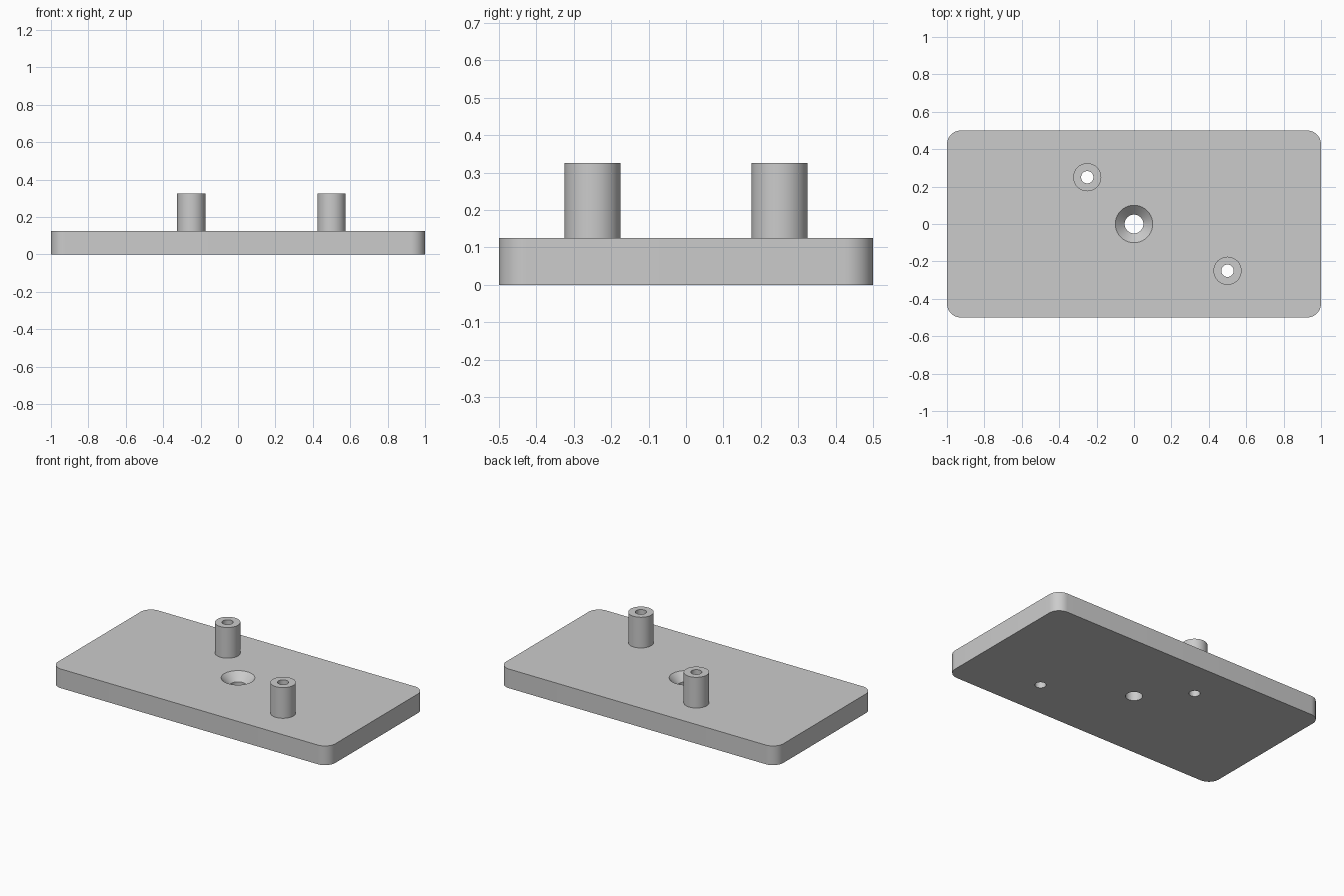
import bpy
import bmesh
import math

cube = bpy.data.objects.get("Cube")
if cube:
    bpy.data.objects.remove(cube, do_unlink=True)

THICK = 0.125       # plate thickness
TOP = 0.325         # top of the posts
POST_R = 0.075
BORE_R = 0.033
POSTS = {"back_post": (-0.25, 0.25), "front_post": (0.5, -0.25)}

grey = bpy.data.materials.new("plain_grey")
grey.use_nodes = True
colour = (0.6, 0.6, 0.6, 1)
grey.diffuse_color = colour
grey.node_tree.nodes["Principled BSDF"].inputs["Base Color"].default_value = colour


def make_object(name, bm):
    bmesh.ops.recalc_face_normals(bm, faces=bm.faces)
    mesh = bpy.data.meshes.new(name)
    bm.to_mesh(mesh)
    bm.free()
    mesh.materials.append(grey)
    obj = bpy.data.objects.new(name, mesh)
    bpy.context.collection.objects.link(obj)
    return obj


def lathe(name, profile, centre, steps=64):
    """Revolve a closed (radius, z) profile about a vertical axis."""
    bm = bmesh.new()
    verts = [bm.verts.new((r, 0, z)) for r, z in profile]
    edges = [bm.edges.new((verts[i - 1], verts[i])) for i in range(len(verts))]
    bmesh.ops.spin(bm, geom=verts + edges, cent=(0, 0, 0), axis=(0, 0, 1),
                   angle=math.tau, steps=steps, use_merge=True)
    bmesh.ops.remove_doubles(bm, verts=bm.verts, dist=1e-5)
    # Drop the degenerate line left along the axis
    loose = [e for e in bm.edges if not e.link_faces]
    bmesh.ops.delete(bm, geom=loose, context="EDGES")
    for v in bm.verts:
        v.co.x += centre[0]
        v.co.y += centre[1]
    return make_object(name, bm)


def activate(obj):
    bpy.ops.object.select_all(action="DESELECT")
    obj.select_set(True)
    bpy.context.view_layer.objects.active = obj


def smooth(obj):
    activate(obj)
    bpy.ops.object.shade_smooth_by_angle(angle=math.radians(30))


# Base plate with rounded vertical corners
bm = bmesh.new()
bmesh.ops.create_cube(bm, size=1)
for v in bm.verts:
    v.co.x *= 2
    v.co.z = (v.co.z + 0.5) * THICK
uprights = [e for e in bm.edges if abs(e.verts[0].co.z - e.verts[1].co.z) > 0.01]
bmesh.ops.bevel(bm, geom=uprights, offset=0.075, segments=12, profile=0.5,
                affect="EDGES")
plate = make_object("base_plate", bm)

# Cutters: countersunk centre hole and the two post bores
over = THICK + 0.05
cutters = [lathe("countersink_cutter",
                 [(0, -0.05), (0.05, -0.05), (0.05, THICK - 0.05), (0.1, THICK),
                  (0.1, over), (0, over)], (0, 0))]
for name, centre in POSTS.items():
    cutters.append(lathe(name + "_cutter",
                         [(0, -0.05), (BORE_R, -0.05), (BORE_R, over), (0, over)],
                         centre))
for cutter in cutters:
    cutter.hide_render = True
    activate(plate)
    mod = plate.modifiers.new("hole", "BOOLEAN")
    mod.operation = "DIFFERENCE"
    mod.solver = "EXACT"
    mod.object = cutter
    bpy.ops.object.modifier_apply(modifier=mod.name)
    bpy.data.objects.remove(cutter, do_unlink=True)
smooth(plate)

# Hollow posts standing on the plate
for name, centre in POSTS.items():
    smooth(lathe(name, [(POST_R, THICK), (POST_R, TOP), (BORE_R, TOP),
                        (BORE_R, THICK)], centre))
